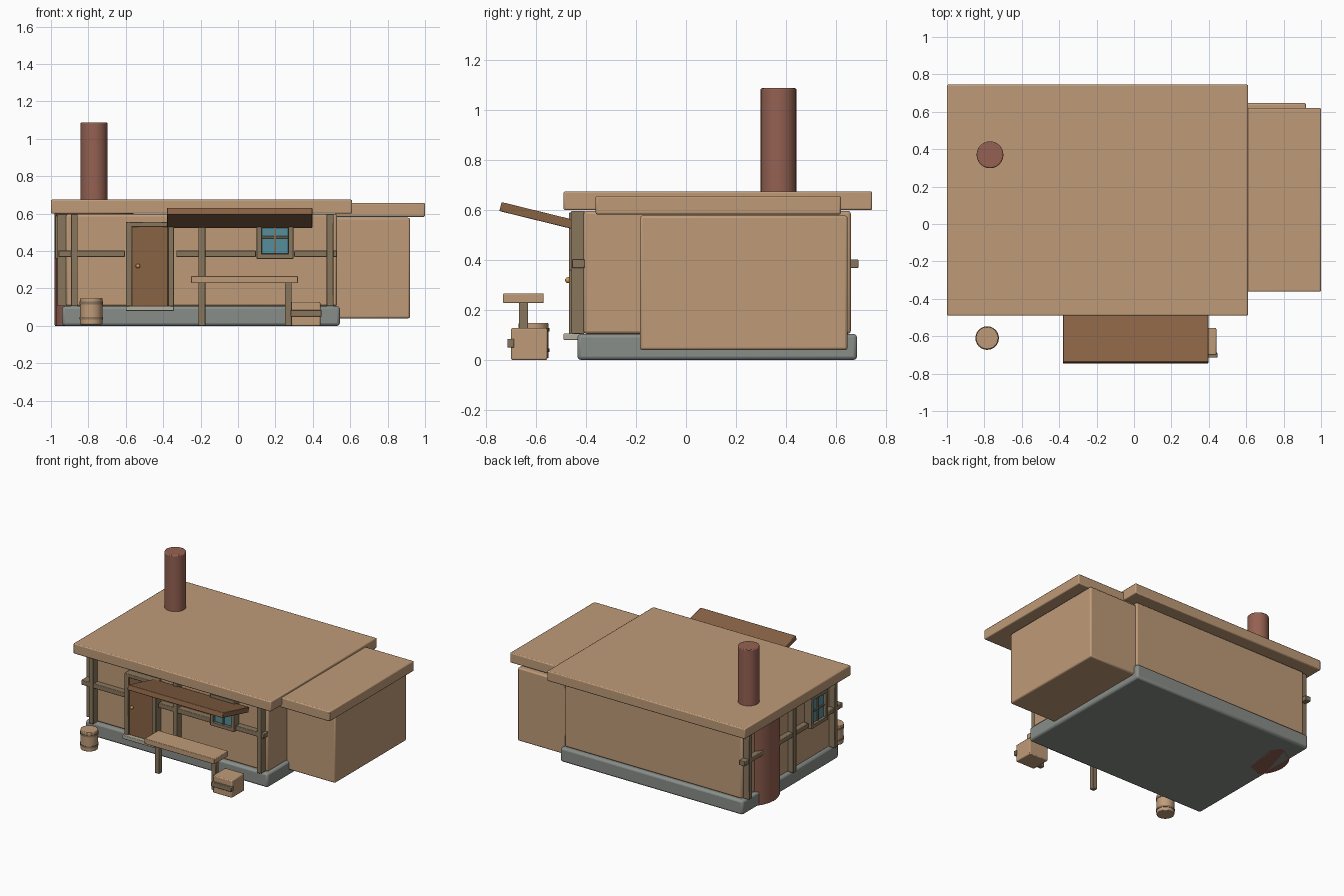
import bpy, math
from mathutils import Vector

if "Cube" in bpy.data.objects:
    bpy.data.objects.remove(bpy.data.objects["Cube"])


def mat(name, r, g, b):
    m = bpy.data.materials.new(name)
    m.diffuse_color = (r, g, b, 1)
    m.use_nodes = True
    m.node_tree.nodes["Principled BSDF"].inputs["Base Color"].default_value = m.diffuse_color
    return m


TAN = mat("tan_plaster", 0.52, 0.33, 0.19)
STONE = mat("grey_stone", 0.25, 0.27, 0.25)
SILL = mat("pale_stone", 0.45, 0.42, 0.34)
TIMBER = mat("weathered_timber", 0.25, 0.18, 0.11)
WOOD = mat("brown_wood", 0.25, 0.125, 0.06)
BRICK = mat("red_brick", 0.30, 0.12, 0.085)
GLASS = mat("blue_glass", 0.09, 0.27, 0.33)
BRASS = mat("brass", 0.60, 0.36, 0.08)


def finish(o, name, m, bevel):
    o.name = name
    o.data.materials.append(m)
    if bevel:
        b = o.modifiers.new("bevel", 'BEVEL')
        b.width, b.segments, b.limit_method = bevel, 2, 'ANGLE'
    bpy.ops.object.shade_smooth_by_angle(angle=math.radians(35))
    return o


def box(name, x, y, z, m, bevel=0.004):
    """Bevelled box from (min, max) ranges."""
    lo, hi = Vector((x[0], y[0], z[0])), Vector((x[1], y[1], z[1]))
    bpy.ops.mesh.primitive_cube_add(size=1, location=(lo + hi) / 2)
    o = bpy.context.object
    for v in o.data.vertices:
        v.co *= hi - lo
    return finish(o, name, m, bevel)


def cyl(name, x, y, r, z, m, bevel=0.004, n=24):
    bpy.ops.mesh.primitive_cylinder_add(vertices=n, radius=r, depth=z[1] - z[0],
                                        location=(x, y, (z[0] + z[1]) / 2))
    return finish(bpy.context.object, name, m, bevel)


# House body, side wing and flat roofs
box("foundation", (-0.94, 0.545), (-0.435, 0.685), (0, 0.105), STONE, 0.015)
box("main_walls", (-0.92, 0.53), (-0.41, 0.66), (0.105, 0.597), TAN, 0.012)
box("main_roof", (-1.0, 0.61), (-0.49, 0.745), (0.60, 0.675), TAN, 0.007)
box("wing_walls", (0.50, 0.92), (-0.185, 0.647), (0.04, 0.578), TAN, 0.01)
box("wing_roof", (0.52, 1.0), (-0.362, 0.62), (0.583, 0.657), TAN, 0.007)

# Chimney
cyl("chimney_base", -0.77, 0.37, 0.21, (0, 0.61), BRICK)
cyl("chimney_stack", -0.77, 0.37, 0.072, (0.60, 1.088), BRICK, 0.006)

# Timber framing on front and left walls
for x in (-0.875, -0.193, 0.492):
    box("front_post", (x - 0.018, x + 0.018), (-0.46, -0.405), (0.105, 0.597), TIMBER)
for x in ((-0.96, -0.605), (-0.33, 0.095), (0.30, 0.53)):
    box("front_rail", x, (-0.455, -0.405), (0.368, 0.403), TIMBER)
for y in (-0.37, 0.11, 0.625):
    box("left_post", (-0.965, -0.915), (y - 0.018, y + 0.018), (0.105, 0.597), TIMBER)
for y in ((-0.44, -0.27), (-0.055, 0.69)):
    box("left_rail", (-0.96, -0.915), y, (0.368, 0.403), TIMBER)

# Door
for x in ((-0.60, -0.567), (-0.375, -0.342)):
    box("door_jamb", x, (-0.468, -0.405), (0.105, 0.556), TIMBER)
box("door_lintel", (-0.60, -0.342), (-0.468, -0.405), (0.53, 0.556), TIMBER)
box("door_panel", (-0.568, -0.374), (-0.457, -0.405), (0.105, 0.532), WOOD)
box("door_step", (-0.60, -0.342), (-0.49, -0.41), (0.08, 0.107), SILL)
bpy.ops.mesh.primitive_uv_sphere_add(segments=12, ring_count=8, radius=0.012,
                                     location=(-0.535, -0.472, 0.32))
finish(bpy.context.object, "door_knob", BRASS, 0)


# Windows: parts laid out as (along-wall range, depth, height range)
def window(side, centre, place):
    z0, z1, h, t = 0.358, 0.59, 0.098, 0.027
    mid = (z0 + z1) / 2
    parts = [("frame_side", -h, -h + t, z0, z1, 0.058, TIMBER),
             ("frame_side", h - t, h, z0, z1, 0.058, TIMBER),
             ("frame_bottom", -h, h, z0, z0 + t, 0.058, TIMBER),
             ("frame_top", -h, h, z1 - t, z1, 0.058, TIMBER),
             ("glass", -h + t, h - t, z0 + t, z1 - t, 0.04, GLASS),
             ("upright_bar", -0.006, 0.006, z0 + t, z1 - t, 0.048, TIMBER),
             ("cross_bar", -h + t, h - t, mid - 0.006, mid + 0.006, 0.048, TIMBER)]
    for name, a, b, c, d, depth, m in parts:
        x, y = place((centre + a, centre + b), depth)
        box(side + "_window_" + name, x, y, (c, d), m, 0.003)


window("front", 0.198, lambda span, d: (span, (-0.41 - d, -0.405)))
window("left", -0.162, lambda span, d: ((-0.92 - d, -0.915), span))

# Awning tilting up away from the wall
awning = box("awning", (-0.38, 0.397), (-0.747, -0.435), (0.5585, 0.5955), WOOD)
awning.rotation_euler.x = math.radians(-13.8)

# Bench
box("bench_top", (-0.25, 0.32), (-0.732, -0.57), (0.228, 0.267), TAN)
for x in (-0.193, 0.268):
    box("bench_leg", (x - 0.018, x + 0.018), (-0.668, -0.632), (0, 0.23), TIMBER)

# Barrel
cyl("barrel", -0.785, -0.61, 0.06, (0.008, 0.148), TAN)
for z in (0.033, 0.115):
    cyl("barrel_hoop", -0.785, -0.61, 0.063, (z, z + 0.014), TIMBER, 0)

# Crate
box("crate", (0.285, 0.44), (-0.70, -0.555), (0, 0.128), TAN, 0.006)
box("crate_batten", (0.28, 0.447), (-0.715, -0.688), (0.05, 0.085), TIMBER)
